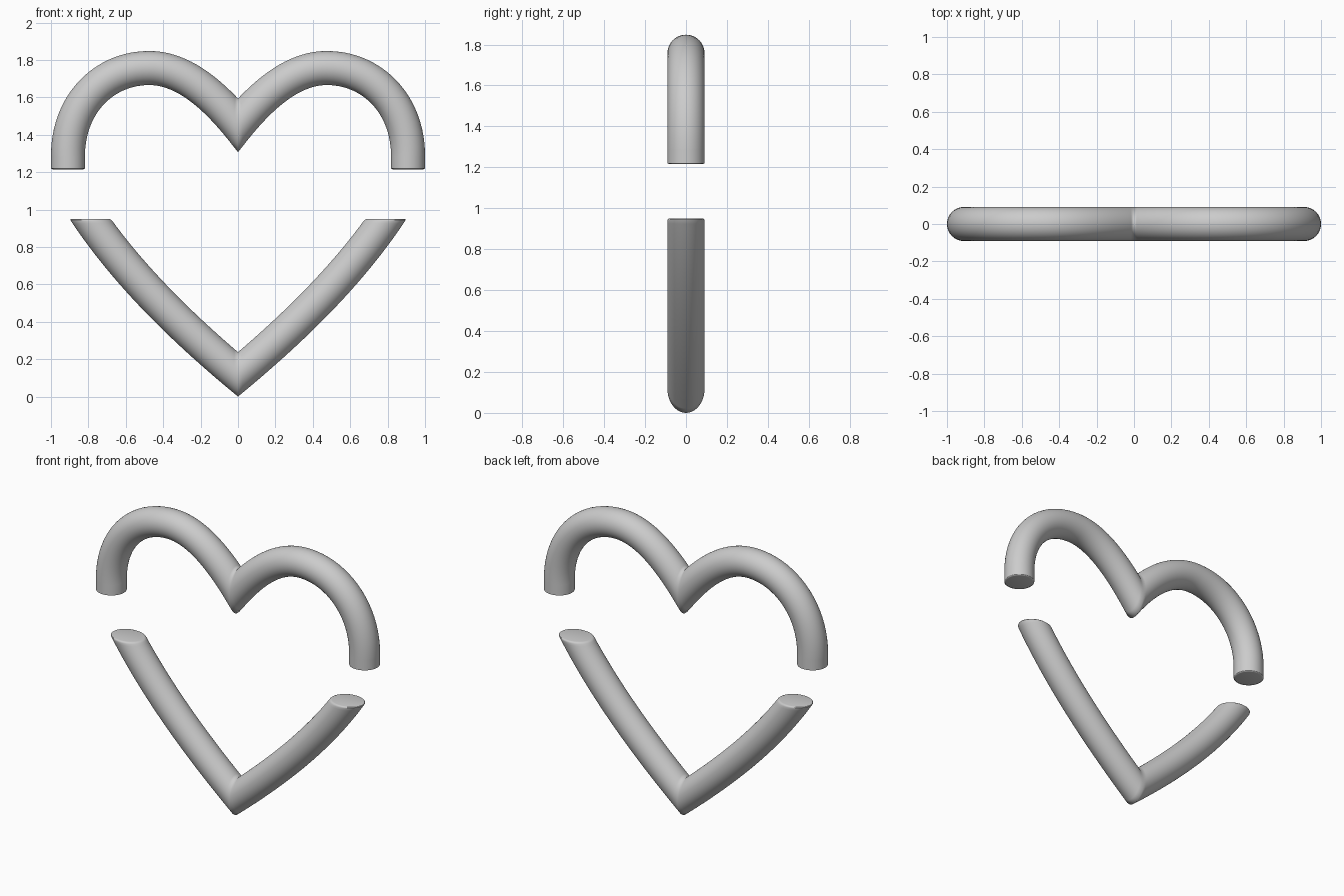
import bpy, bmesh, math
from mathutils import Vector
from mathutils.geometry import interpolate_bezier

if "Cube" in bpy.data.objects:
    bpy.data.objects.remove(bpy.data.objects["Cube"])

R, SIDES = 0.091, 48
X_AXIS = Vector((1, 0, 0))


def path(*segments, steps=28):
    """Join bezier segments, given as (x, z) points, into one centre line."""
    pts = []
    for seg in segments:
        a, b, c, d = (Vector((x, 0, z)) for x, z in seg)
        new = interpolate_bezier(a, b, c, d, steps)
        pts += new[1:] if pts else new
    return pts


def half_tube(name, pts, end_normal, blend):
    """Sweep a round tube, mitred on x = 0 and cut flat at its end, then mirror it."""
    bm = bmesh.new()
    rings = []
    n = len(pts)
    for i, c in enumerate(pts):
        t = (pts[min(i + 1, n - 1)] - pts[max(i - 1, 0)]).normalized()
        side = Vector((-t.z, 0, t.x))
        # ring plane turns gradually from the mitre to the cut
        w = min(1, i / (n - 1) / blend)
        target = end_normal if end_normal else t
        plane = X_AXIS.lerp(target, w).normalized()
        ring = []
        for k in range(SIDES):
            a = 2 * math.pi * k / SIDES
            o = side * (R * math.cos(a)) + Vector((0, R * math.sin(a), 0))
            ring.append(bm.verts.new(c + o - t * (o.dot(plane) / t.dot(plane))))
        rings.append(ring)
    for r0, r1 in zip(rings, rings[1:]):
        for k in range(SIDES):
            j = (k + 1) % SIDES
            bm.faces.new((r0[k], r0[j], r1[j], r1[k]))
    # flat end with a softened rim
    cap = bm.faces.new(rings[-1])
    bmesh.ops.recalc_face_normals(bm, faces=bm.faces[:])
    bmesh.ops.bevel(bm, geom=list(cap.edges), offset=0.011, segments=3,
                    profile=0.5, affect='EDGES')
    # make sure the sweep faces outward
    far = max(bm.faces, key=lambda f: f.calc_center_median().y)
    if far.normal.y < 0:
        bmesh.ops.reverse_faces(bm, faces=bm.faces[:])
    mesh = bpy.data.meshes.new(name)
    bm.to_mesh(mesh)
    bm.free()
    ob = bpy.data.objects.new(name, mesh)
    bpy.context.collection.objects.link(ob)
    mirror = ob.modifiers.new("mirror", 'MIRROR')
    mirror.use_axis[0] = True
    mirror.merge_threshold = 0.0005
    bpy.ops.object.select_all(action='DESELECT')
    ob.select_set(True)
    bpy.context.view_layer.objects.active = ob
    bpy.ops.object.shade_smooth_by_angle(angle=math.radians(35))
    return ob


# two rounded lobes meeting at the notch
half_tube("upper_lobes", path(
    ((0, 1.45), (0.13, 1.61), (0.29, 1.757), (0.475, 1.757)),
    ((0.475, 1.757), (0.72, 1.757), (0.909, 1.56), (0.909, 1.29)),
    ((0.909, 1.29), (0.909, 1.265), (0.909, 1.24), (0.909, 1.215)), steps=20),
    None, 0.3)

# pointed lower part, cut level at the top
half_tube("lower_point", path(
    ((0, 0.119), (0.29, 0.362), (0.575, 0.636), (0.79, 0.95)), steps=40),
    Vector((0, 0, 1)), 1.0)
